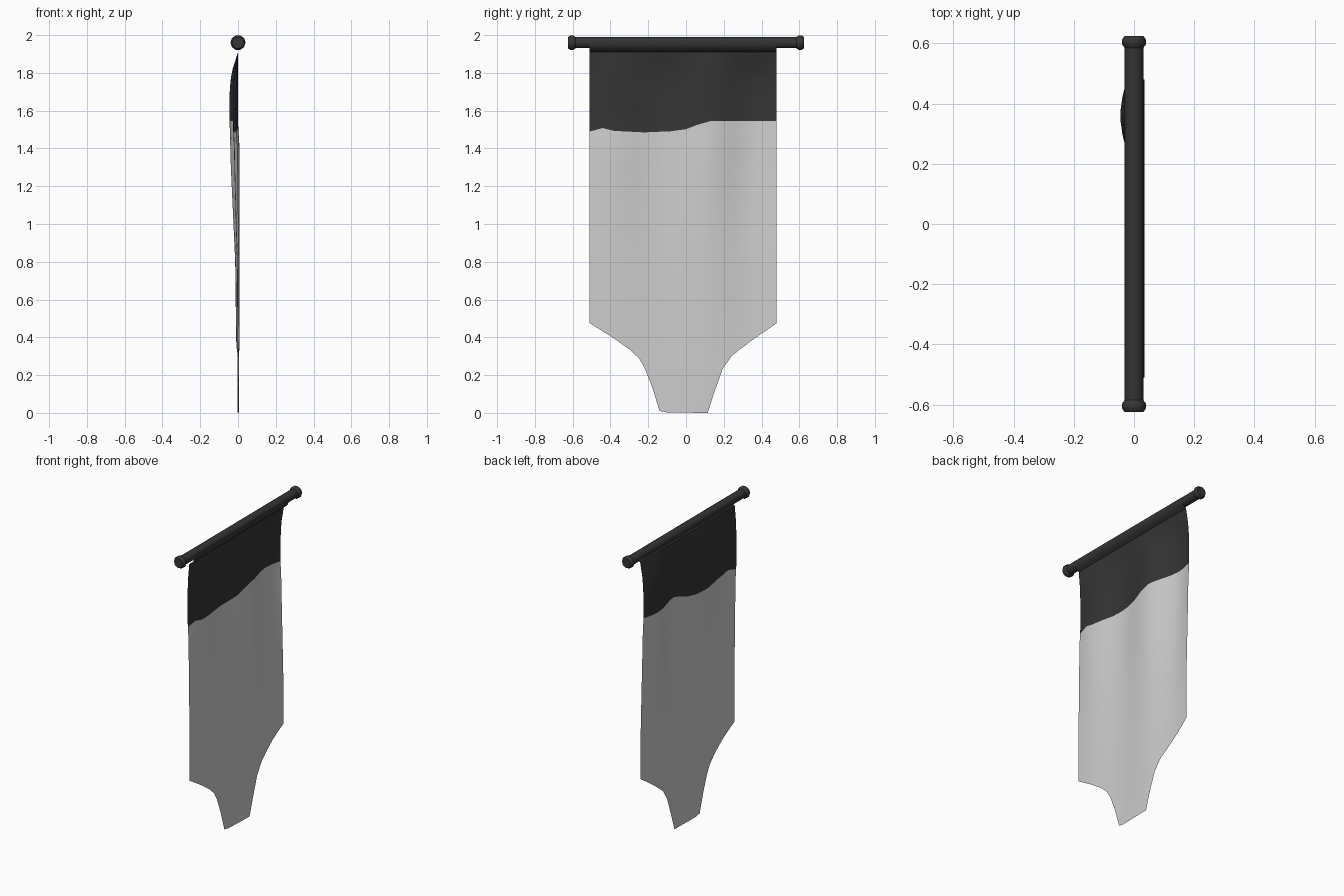
import bpy, bmesh, math

cube = bpy.data.objects.get("Cube")
if cube:
    bpy.data.objects.remove(cube, do_unlink=True)


def material(name, value):
    mat = bpy.data.materials.new(name)
    mat.use_nodes = True
    colour = (value, value, value, 1)
    mat.diffuse_color = colour
    mat.node_tree.nodes["Principled BSDF"].inputs["Base Color"].default_value = colour
    return mat


def add_object(name, bm, mats, angle):
    mesh = bpy.data.meshes.new(name)
    bm.to_mesh(mesh)
    bm.free()
    obj = bpy.data.objects.new(name, mesh)
    bpy.context.collection.objects.link(obj)
    for mat in mats:
        mesh.materials.append(mat)
    bpy.ops.object.select_all(action='DESELECT')
    obj.select_set(True)
    bpy.context.view_layer.objects.active = obj
    bpy.ops.object.shade_smooth_by_angle(angle=math.radians(angle))
    return obj


def interp(points, t):
    """Piecewise linear lookup in a list of (t, value) points."""
    for (a, va), (b, vb) in zip(points, points[1:]):
        if t <= b:
            return va + (vb - va) * max(0, (t - a) / (b - a))
    return points[-1][1]


dark = material("charcoal", 0.035)
light = material("light grey", 0.61)

ROD_Z = 1.96


def lathe(name, profile, sides=10):
    """Closed solid turned about the rod's axis from (y, radius) points."""
    bm = bmesh.new()
    rings = []
    for y, r in profile:
        angles = [2 * math.pi * k / sides for k in range(sides)]
        rings.append([bm.verts.new((r * math.cos(a), y, ROD_Z + r * math.sin(a)))
                      for a in angles])
    for lower, upper in zip(rings, rings[1:]):
        for k in range(sides):
            n = (k + 1) % sides
            bm.faces.new((lower[k], lower[n], upper[n], upper[k]))
    bm.faces.new(rings[0])
    bm.faces.new(rings[-1])
    bmesh.ops.recalc_face_normals(bm, faces=bm.faces)
    return add_object(name, bm, [dark], 40)


# Hanging rod and its two end knobs
lathe("rod", [(-0.6, 0.031), (0.6, 0.031)])
for label, s in (("front", -1), ("back", 1)):
    lathe(label + "_rod_knob",
          [(s * 0.585, 0.031), (s * 0.597, 0.04), (s * 0.612, 0.04), (s * 0.624, 0.032)])

# Cloth outline: ragged colour border and tapered lower edge, as (y, z)
border = [(-0.51, 1.49), (-0.44, 1.508), (-0.38, 1.493), (-0.22, 1.485),
          (-0.08, 1.491), (0, 1.502), (0.06, 1.525), (0.13, 1.545), (0.48, 1.545)]
hem = [(-0.51, 0.475), (-0.39, 0.4), (-0.3, 0.337), (-0.25, 0.29), (-0.22, 0.24),
       (-0.18, 0.14), (-0.14, 0.01), (-0.1, 0.002), (0.115, 0.0), (0.15, 0.11),
       (0.195, 0.235), (0.245, 0.305), (0.35, 0.385), (0.48, 0.475)]
# Reach of the folds to either side by height
fold_left = [(0, -0.006), (0.4, -0.01), (0.8, -0.015), (1.3, -0.038),
             (1.55, -0.045), (1.7, -0.045), (1.8, -0.035), (1.91, 0)]
fold_right = [(0, 0.004), (0.5, 0.008), (1.4, 0.009), (1.52, 0), (1.91, 0)]
# Sleeve section over the rod, as (x, z)
sleeve = [(0.033, 1.972), (0.035, 1.955), (0.03, 1.936), (0.018, 1.922), (0, 1.91)]


def fold(y, z):
    w = 0.5 + 0.5 * math.cos(2 * math.pi * (y - 0.36) / 0.5)
    w *= 1 if y > 0.11 else 0.6
    a, b = interp(fold_right, z), interp(fold_left, z)
    return a + (b - a) * w


# Banner cloth with a dark upper band
UPPER, LOWER = 8, 20
ys = sorted({p[0] for p in border + hem} | {round(-0.5 + 0.04 * i, 2) for i in range(25)})
bm = bmesh.new()
columns = []
for y in ys:
    mid, low = interp(border, y), interp(hem, y)
    top = sleeve[-1][1]
    heights = [top + (mid - top) * k / UPPER for k in range(1, UPPER + 1)]
    heights += [mid + (low - mid) * k / LOWER for k in range(1, LOWER + 1)]
    section = sleeve + [(fold(y, z), z) for z in heights]
    columns.append([bm.verts.new((x, y, z)) for x, z in section])
band_rows = len(sleeve) - 1 + UPPER
for a, b in zip(columns, columns[1:]):
    for j in range(len(a) - 1):
        face = bm.faces.new((a[j + 1], b[j + 1], b[j], a[j]))
        face.material_index = 0 if j < band_rows else 1
add_object("banner_cloth", bm, [dark, light], 35)
